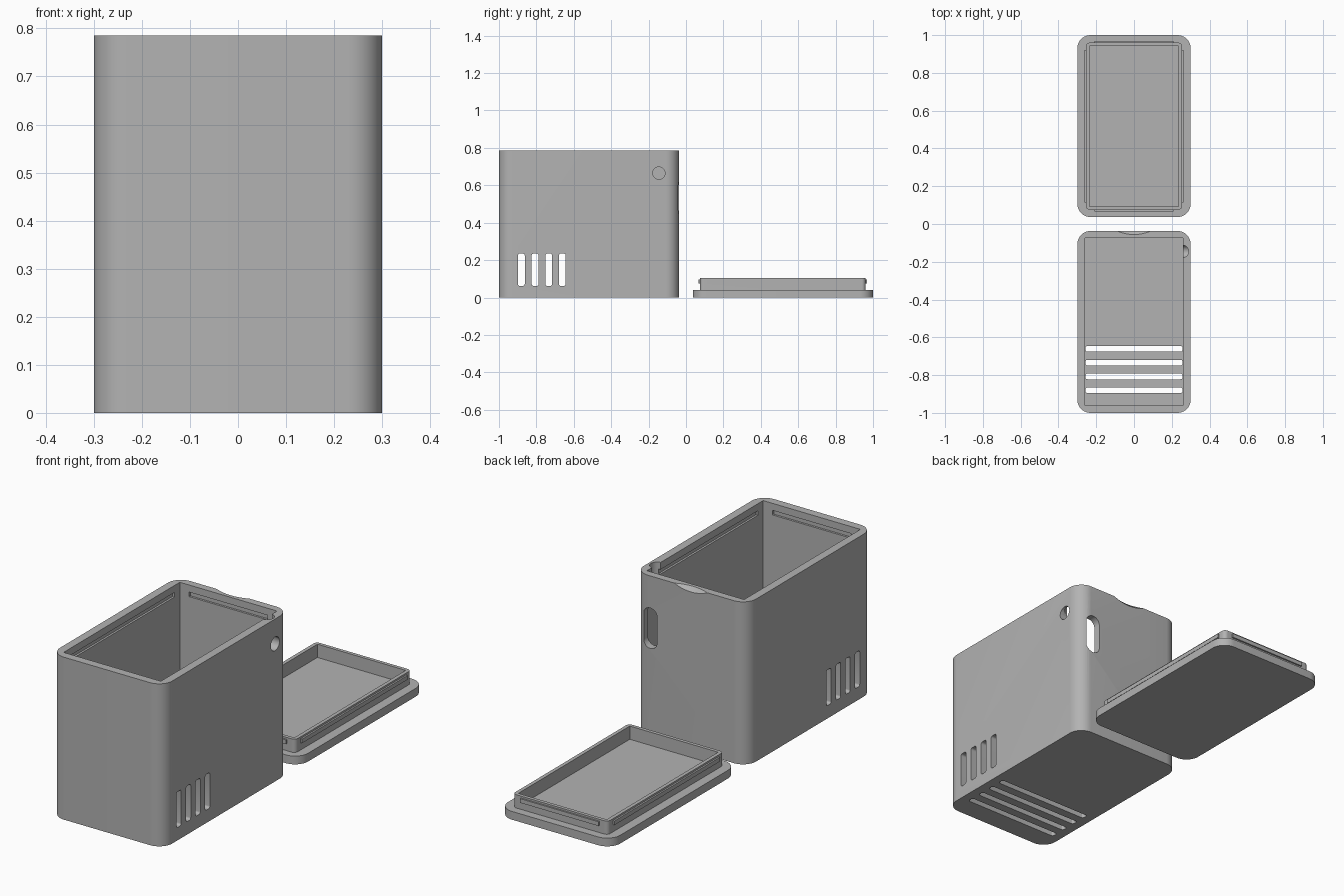
import bpy
import bmesh
from math import radians
from mathutils import Matrix, Vector

if "Cube" in bpy.data.objects:
    bpy.data.objects.remove(bpy.data.objects["Cube"], do_unlink=True)

grey = bpy.data.materials.new("matte grey")
grey.use_nodes = True
grey.diffuse_color = (0.45, 0.45, 0.45, 1)
grey.node_tree.nodes["Principled BSDF"].inputs["Base Color"].default_value = grey.diffuse_color


def add_object(name, bm):
    mesh = bpy.data.meshes.new(name)
    bmesh.ops.recalc_face_normals(bm, faces=bm.faces)
    bm.to_mesh(mesh)
    bm.free()
    mesh.materials.append(grey)
    obj = bpy.data.objects.new(name, mesh)
    bpy.context.collection.objects.link(obj)
    return obj


def block(name, low, high, radius=0, axis=2, segments=10):
    """Box between two corners, with edges along one axis rounded."""
    low, high = Vector(low), Vector(high)
    bm = bmesh.new()
    bmesh.ops.create_cube(bm, size=1)
    for v in bm.verts:
        v.co = (low + high) / 2 + v.co * (high - low)
    if radius:
        edges = [e for e in bm.edges
                 if abs((e.verts[0].co - e.verts[1].co).normalized()[axis]) > 0.9]
        bmesh.ops.bevel(bm, geom=edges, offset=radius, segments=segments,
                        profile=0.5, affect="EDGES")
    return add_object(name, bm)


def cylinder(name, centre, radius, length, axis="Z"):
    bm = bmesh.new()
    turn = Matrix.Rotation(radians(90), 4, "Y") if axis == "X" else Matrix()
    bmesh.ops.create_cone(bm, cap_ends=True, segments=32, radius1=radius, radius2=radius,
                          depth=length, matrix=Matrix.Translation(centre) @ turn)
    return add_object(name, bm)


def combine(target, tool, operation="DIFFERENCE"):
    mod = target.modifiers.new("boolean", "BOOLEAN")
    mod.operation, mod.solver, mod.object = operation, "EXACT", tool
    bpy.context.view_layer.objects.active = target
    bpy.ops.object.modifier_apply(modifier=mod.name)
    bpy.data.objects.remove(tool, do_unlink=True)


def smooth(obj):
    bpy.ops.object.select_all(action="DESELECT")
    obj.select_set(True)
    bpy.context.view_layer.objects.active = obj
    bpy.ops.object.shade_smooth_by_angle(angle=radians(30))


HX, GAP, TOP = 0.3, 0.037, 0.785

# Open container with a rectangular cavity
container = block("container", (-HX, -1, 0), (HX, -GAP, TOP), 0.07)
combine(container, block("cavity", (-0.26, -0.96, 0.04), (0.26, -0.073, 1)))

# Vents through both side walls and through the floor
for i in range(4):
    y = -0.88 + 0.073 * i
    combine(container, block("side_vent", (-0.5, y - 0.018, 0.062), (0.5, y + 0.018, 0.235),
                             0.01, 0, 4))
    combine(container, block("floor_vent", (-0.257, y - 0.015, -0.1), (0.257, y + 0.015, 0.055),
                             0.01, 2, 4))

# Snap grooves inside the rim
GZ = 0.74
combine(container, block("long_grooves", (-0.27, -0.92, GZ - 0.011), (0.27, -0.115, GZ + 0.011)))
combine(container, block("short_grooves", (-0.21, -0.97, GZ - 0.011), (0.21, -0.063, GZ + 0.011)))

# Round side hole, its relief channel, and the cable slot in the back
combine(container, cylinder("side_hole", (0.3, -0.145, 0.665), 0.033, 0.2, "X"))
combine(container, cylinder("relief_channel", (0.256, -0.145, 0.765), 0.033, 0.2))
combine(container, block("cable_slot", (0.18, -0.1, 0.435), (0.255, 0.1, 0.63), 0.037, 1))

# Shallow thumb scoop on the back rim
bm = bmesh.new()
bmesh.ops.create_uvsphere(bm, u_segments=64, v_segments=32, radius=0.283,
                          matrix=Matrix.Translation((0, -GAP + 0.19, TOP + 0.19)))
combine(container, add_object("thumb_scoop", bm))
smooth(container)

# Lid lying upside down behind the container
lid = block("lid_plate", (-HX, GAP, 0), (HX, 1, 0.04), 0.07)
smooth(lid)

# Raised lip with snap ridges
lip = block("lid_lip", (-0.254, 0.075, 0.04), (0.254, 0.96, 0.104), 0.02)
RZ = 0.085
for name, low, high in (("long_ridges", (-0.262, 0.115), (0.262, 0.92)),
                        ("short_ridges", (-0.21, 0.067), (0.21, 0.968))):
    combine(lip, block(name, (*low, RZ - 0.01), (*high, RZ + 0.01)), "UNION")
combine(lip, block("lip_hollow", (-0.236, 0.092, 0), (0.236, 0.943, 0.2)))
smooth(lip)
